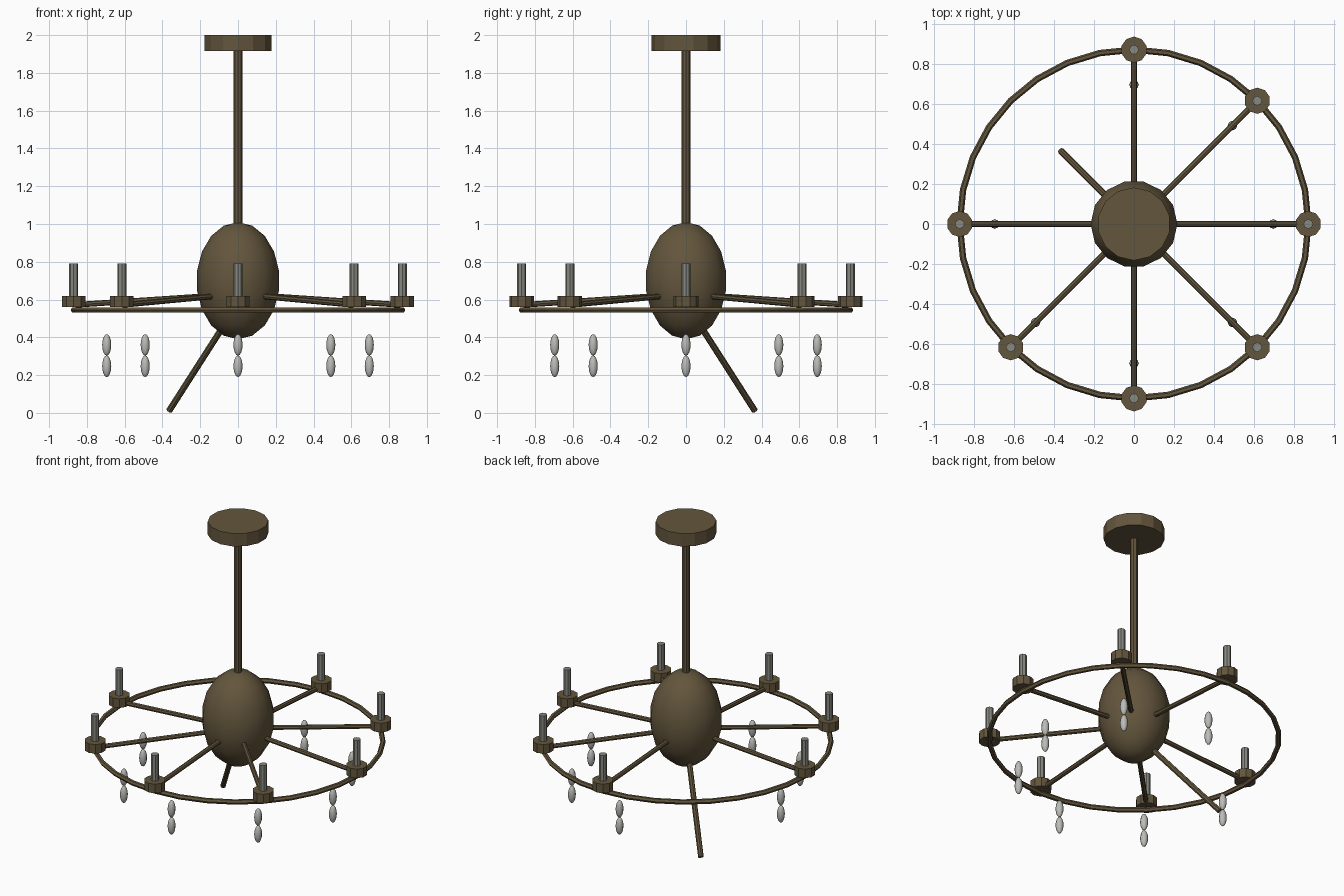
import bpy, math
from mathutils import Vector

cube = bpy.data.objects.get("Cube")
if cube:
    bpy.data.objects.remove(cube, do_unlink=True)


def material(name, rgb):
    m = bpy.data.materials.new(name)
    m.use_nodes = True
    m.diffuse_color = (*rgb, 1)
    m.node_tree.nodes["Principled BSDF"].inputs["Base Color"].default_value = (*rgb, 1)
    return m


bronze = material("aged bronze", (0.125, 0.092, 0.046))
wax = material("grey wax", (0.25, 0.25, 0.22))
crystal = material("pale crystal", (0.50, 0.50, 0.48))


def finish(name, mat, smooth):
    ob = bpy.context.object
    ob.name = name
    ob.data.materials.append(mat)
    if smooth:
        bpy.ops.object.shade_smooth()
    return ob


def rod(name, a, b, radius, sides, mat, smooth=False):
    """Cylinder running from point a to point b."""
    a, b = Vector(a), Vector(b)
    bpy.ops.mesh.primitive_cylinder_add(vertices=sides, radius=radius,
                                        depth=(b - a).length, location=(a + b) / 2)
    ob = finish(name, mat, False)
    ob.rotation_euler = (b - a).to_track_quat('Z', 'Y').to_euler()
    if smooth:
        bpy.ops.object.shade_smooth_by_angle(angle=math.radians(60))
    return ob


def ellipsoid(name, centre, width, height, segments, rings, mat):
    bpy.ops.mesh.primitive_uv_sphere_add(segments=segments, ring_count=rings,
                                         radius=1, location=centre)
    ob = finish(name, mat, True)
    ob.scale = (width, width, height)
    return ob


def polar(r, angle, z):
    return (r * math.cos(angle), r * math.sin(angle), z)


# Ceiling plate, hanging stem and central body
rod("ceiling_plate", (0, 0, 1.915), (0, 0, 2), 0.182, 14, bronze)
rod("stem", (0, 0, 0.95), (0, 0, 1.93), 0.023, 8, bronze)
body = ellipsoid("body", (0, 0, 0.70), 0.22, 0.31, 14, 9, bronze)
body.rotation_euler.z = math.pi / 2

# Outer ring
bpy.ops.mesh.primitive_torus_add(major_segments=32, minor_segments=6, major_radius=0.87,
                                 minor_radius=0.016, location=(0, 0, 0.545))
finish("outer_ring", bronze, False)

# Eight arms; one has broken loose and hangs down bare
BROKEN = 3
for i in range(8):
    ang = i * math.pi / 4
    if i == BROKEN:
        rod("broken_arm", polar(0.05, ang, 0.525), polar(0.515, ang, 0.012),
            0.017, 8, bronze)
        continue
    rod(f"arm_{i}", polar(0.14, ang, 0.62), polar(0.86, ang, 0.572), 0.015, 8, bronze)
    # Cup and candle at the arm's end
    rod(f"cup_{i}", polar(0.87, ang, 0.56), polar(0.87, ang, 0.62), 0.065, 10, bronze)
    rod(f"candle_{i}", polar(0.87, ang, 0.61), polar(0.87, ang, 0.79), 0.024, 8, wax)
    # Pair of hanging drops
    for part, z in (("upper", 0.36), ("lower", 0.247)):
        ellipsoid(f"{part}_drop_{i}", polar(0.695, ang, z), 0.024, 0.057, 8, 8, crystal)
